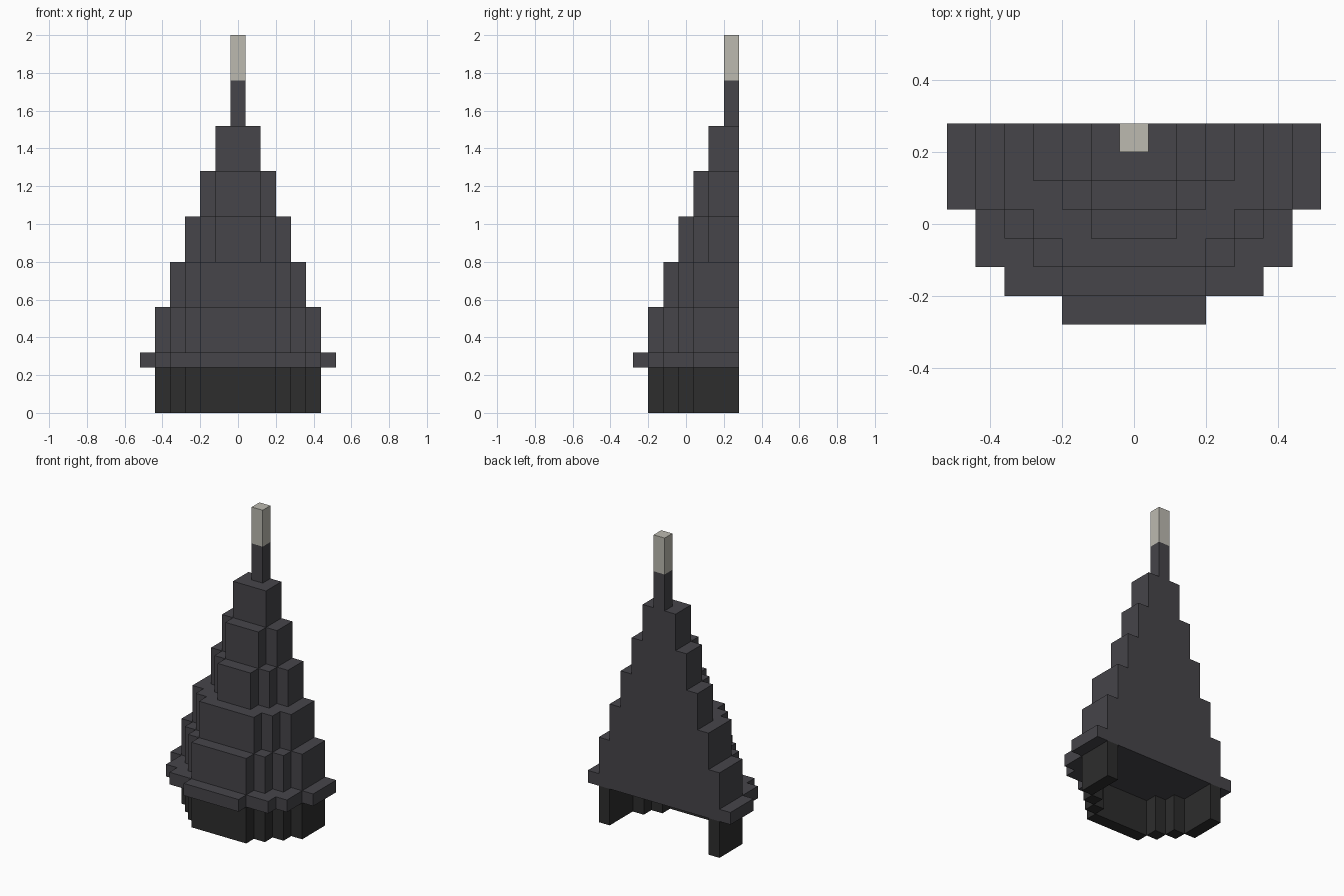
import bpy
import bmesh
import math

cube = bpy.data.objects.get("Cube")
if cube:
    bpy.data.objects.remove(cube, do_unlink=True)

CELL = 0.08    # edge of one building block
BACK = 0.28    # flat rear plane
TIER = 0.24    # height of one tier


def material(name, color):
    mat = bpy.data.materials.new(name)
    mat.use_nodes = True
    mat.diffuse_color = (*color, 1)
    bsdf = mat.node_tree.nodes["Principled BSDF"]
    bsdf.inputs["Base Color"].default_value = (*color, 1)
    bsdf.inputs["Roughness"].default_value = 0.9
    return mat


slate = material("slate grey", (0.061, 0.059, 0.068))
charcoal = material("charcoal", (0.026, 0.026, 0.026))
pale = material("pale stone", (0.503, 0.491, 0.434))


def steps(radius):
    """Half-disc of blocks as (half width, front y) runs, from back to front."""
    runs = {}
    for row in range(radius + 1):
        half = int(math.sqrt((radius + 0.5) ** 2 - row ** 2))
        runs[(half + 0.5) * CELL] = BACK - (row + 1) * CELL
    return list(runs.items())


def finish(name, bm, mat):
    bmesh.ops.recalc_face_normals(bm, faces=bm.faces)
    mesh = bpy.data.meshes.new(name)
    bm.to_mesh(mesh)
    bm.free()
    mesh.materials.append(mat)
    obj = bpy.data.objects.new(name, mesh)
    bpy.context.collection.objects.link(obj)


def prism(bm, outline, z0, z1):
    face = bm.faces.new([bm.verts.new((x, y, z0)) for x, y in outline])
    top = bmesh.ops.extrude_face_region(bm, geom=[face], use_keep_orig=True)["geom"]
    verts = [v for v in top if isinstance(v, bmesh.types.BMVert)]
    bmesh.ops.translate(bm, verts=verts, vec=(0, 0, z1 - z0))


def half_disc(name, radius, z0, z1, mat):
    side, y = [], BACK
    for half, front in steps(radius):
        side += [(half, y), (half, front)]
        y = front
    bm = bmesh.new()
    prism(bm, side + [(-x, y) for x, y in reversed(side)], z0, z1)
    finish(name, bm, mat)


# Hollow base wall, one block thick and open at the back
bm = bmesh.new()
y = BACK
for half, front in steps(5)[:-1]:
    for s in (1, -1):
        inner, outer = s * (half - CELL), s * half
        prism(bm, [(inner, y), (outer, y), (outer, front), (inner, front)], 0, TIER)
    y = front
half, front = steps(5)[-1]
prism(bm, [(-half, y), (half, y), (half, front), (-half, front)], 0, TIER)
finish("base_wall", bm, charcoal)

# Overhanging eave
half_disc("eave", 6, TIER, TIER + CELL, slate)

# Roof tiers, narrowing to the spire
z = TIER + CELL
for radius in range(5, -1, -1):
    name = f"roof_tier_{6 - radius}" if radius else "spire"
    half_disc(name, radius, z, z + TIER, slate)
    z += TIER

# Pale spire tip
half_disc("spire_tip", 0, z, z + TIER, pale)
